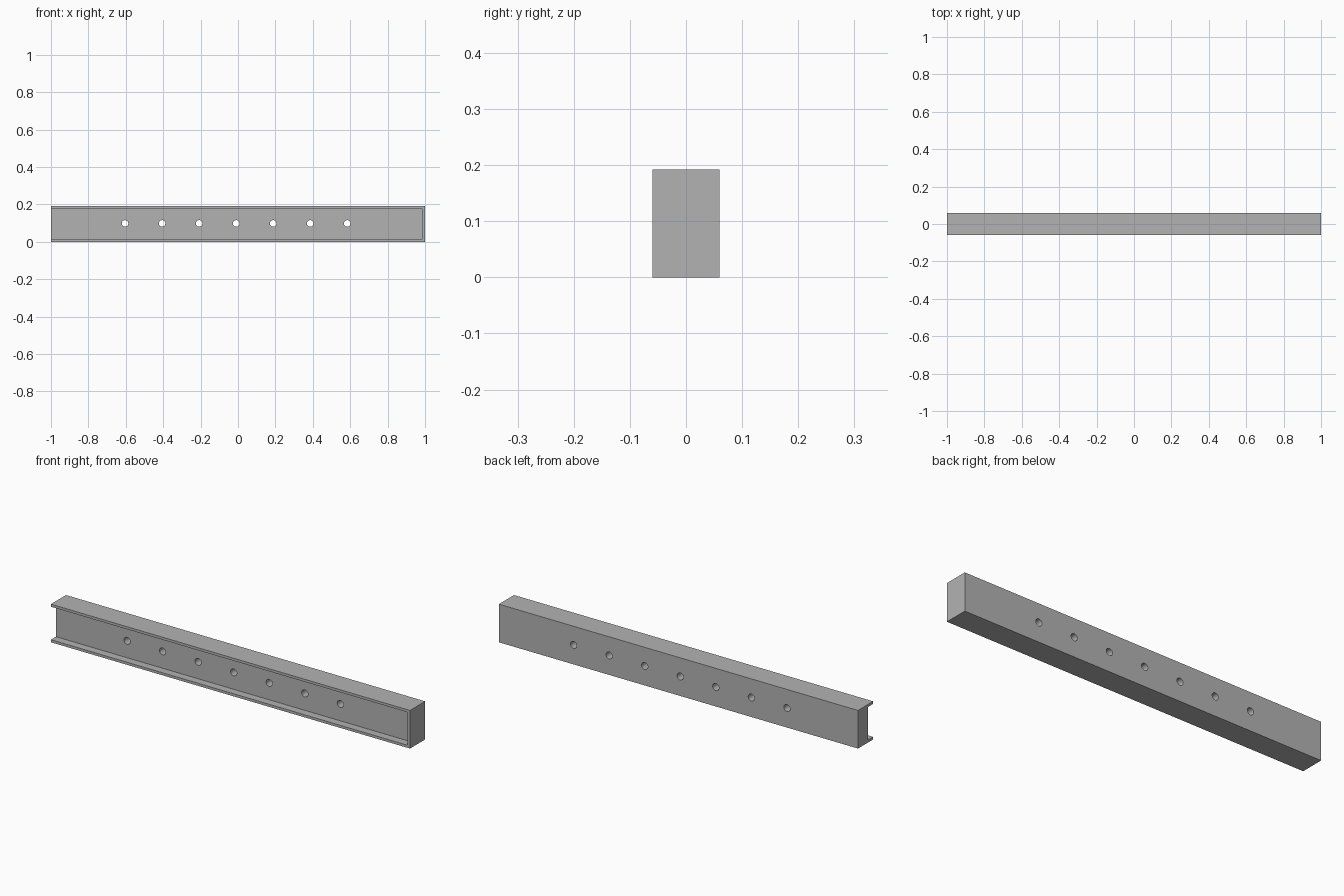
import bpy
import bmesh
import math

if "Cube" in bpy.data.objects:
    bpy.data.objects.remove(bpy.data.objects["Cube"], do_unlink=True)

LENGTH, DEPTH, HEIGHT = 2.0, 0.12, 0.192
WALL = 0.013          # flanges and closed end
WEB_FRONT = -0.02     # front face of the thick web
CORNER = 0.008        # rounding of the recess corners
HOLE_RADIUS = 0.0175
HOLE_START, HOLE_STEP, HOLE_COUNT = -0.604, 0.198, 7

grey = bpy.data.materials.new("Steel grey")
grey.use_nodes = True
colour = (0.45, 0.45, 0.45, 1)
grey.diffuse_color = colour
grey.node_tree.nodes["Principled BSDF"].inputs["Base Color"].default_value = colour


def prism(name, outline, y0, y1):
    """Extrude an outline of (x, z) points from y0 to y1."""
    bm = bmesh.new()
    face = bm.faces.new([bm.verts.new((x, y0, z)) for x, z in outline])
    grown = bmesh.ops.extrude_face_region(bm, geom=[face])["geom"]
    moved = [v for v in grown if isinstance(v, bmesh.types.BMVert)]
    bmesh.ops.translate(bm, verts=moved, vec=(0, y1 - y0, 0))
    bmesh.ops.recalc_face_normals(bm, faces=bm.faces)
    mesh = bpy.data.meshes.new(name)
    bm.to_mesh(mesh)
    bm.free()
    mesh.materials.append(grey)
    obj = bpy.data.objects.new(name, mesh)
    bpy.context.collection.objects.link(obj)
    return obj


def arc(x, z, radius, start, end, steps):
    angles = [math.radians(start + (end - start) * i / steps) for i in range(steps + 1)]
    return [(x + radius * math.cos(a), z + radius * math.sin(a)) for a in angles]


# Solid bar
half = LENGTH / 2
beam = prism("channel_beam", [(-half, 0), (half, 0), (half, HEIGHT), (-half, HEIGHT)],
             -DEPTH / 2, DEPTH / 2)

# Front recess, open at one end and round-cornered at the other
inner = half - WALL - CORNER
recess = [(-half - 0.1, WALL)]
recess += arc(inner, WALL + CORNER, CORNER, -90, 0, 6)
recess += arc(inner, HEIGHT - WALL - CORNER, CORNER, 0, 90, 6)
recess += [(-half - 0.1, HEIGHT - WALL)]
cutters = [prism("recess_cutter", recess, -DEPTH, WEB_FRONT)]

# Row of holes through the web
for i in range(HOLE_COUNT):
    circle = arc(HOLE_START + i * HOLE_STEP, HEIGHT / 2 + 0.002, HOLE_RADIUS, 0, 360, 32)[:-1]
    cutters.append(prism(f"hole_cutter_{i + 1}", circle, -DEPTH, DEPTH))

# Cut the bar, then hide the cutters
for cutter in cutters:
    cutter.hide_render = True
    cutter.hide_set(True)
    cut = beam.modifiers.new(cutter.name, "BOOLEAN")
    cut.operation = "DIFFERENCE"
    cut.solver = "EXACT"
    cut.object = cutter

bpy.context.view_layer.objects.active = beam
beam.select_set(True)
for name in [m.name for m in beam.modifiers]:
    bpy.ops.object.modifier_apply(modifier=name)
for cutter in cutters:
    bpy.data.objects.remove(cutter, do_unlink=True)
bpy.ops.object.shade_smooth_by_angle(angle=math.radians(30))
